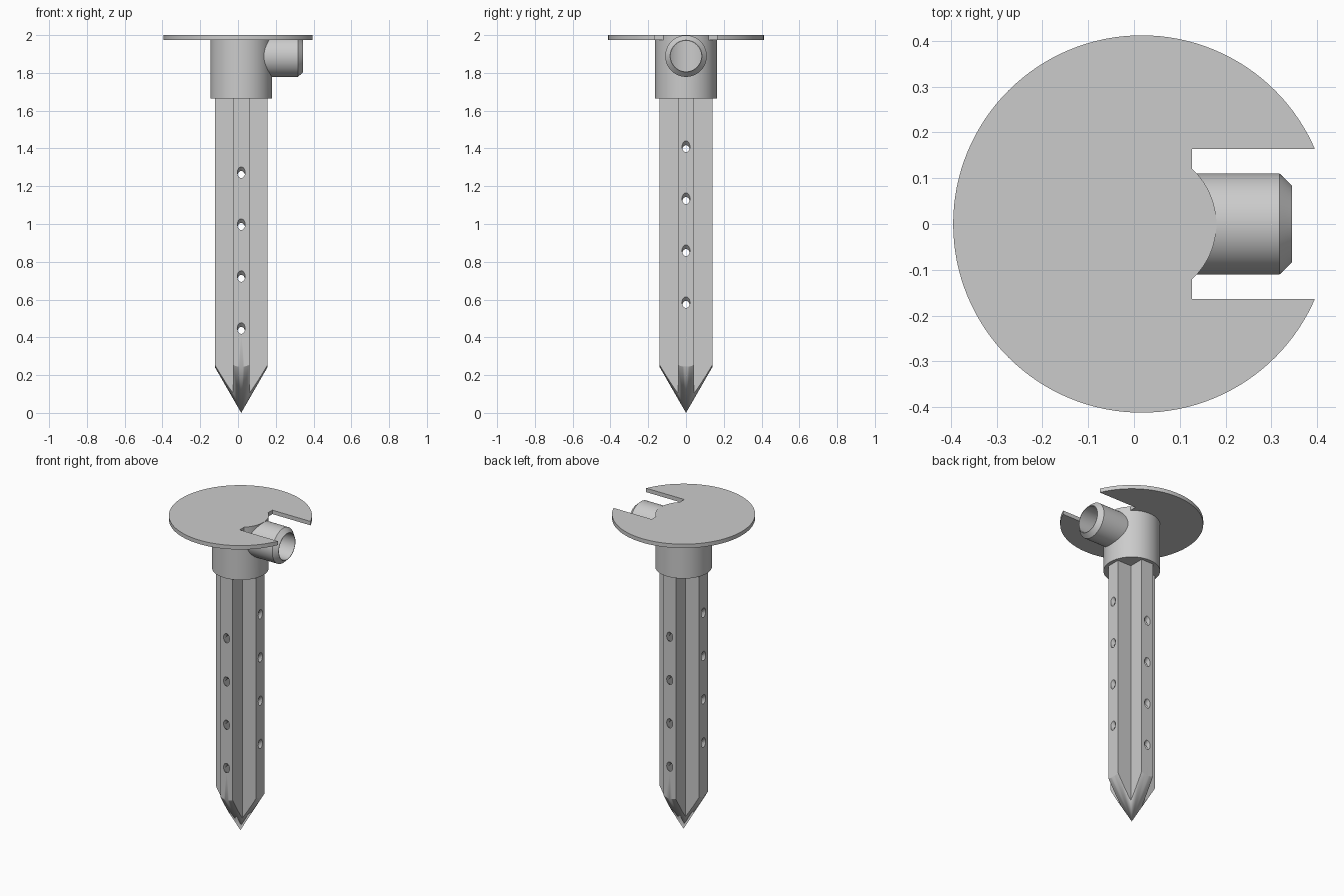
import bpy, bmesh, math
from mathutils import Matrix, Vector

if "Cube" in bpy.data.objects:
    bpy.data.objects.remove(bpy.data.objects["Cube"], do_unlink=True)

CX = 0.017           # x of the main axis
ARM, HALF = 0.14, 0.043   # cross section: reach and half width of an arm
WALL = 0.022

grey = bpy.data.materials.new("plain_grey")
grey.use_nodes = True
COLOUR = (0.6, 0.6, 0.6, 1)
grey.diffuse_color = COLOUR
grey.node_tree.nodes["Principled BSDF"].inputs["Base Color"].default_value = COLOUR


def finish(name, bm):
    bmesh.ops.recalc_face_normals(bm, faces=bm.faces)
    mesh = bpy.data.meshes.new(name)
    bm.to_mesh(mesh)
    bm.free()
    mesh.materials.append(grey)
    ob = bpy.data.objects.new(name, mesh)
    bpy.context.collection.objects.link(ob)
    return ob


def lathe(name, profile, origin, axis=(0, 0, 1), sides=96):
    """Closed solid turned from (radius, distance) points along an axis."""
    bm = bmesh.new()
    place = Matrix.Translation(origin) @ Vector(axis).to_track_quat('Z', 'Y').to_matrix().to_4x4()
    rings = []
    for r, d in profile:
        steps = [2 * math.pi * i / sides for i in range(sides)] if r else [0]
        rings.append([bm.verts.new(place @ Vector((r * math.cos(a), r * math.sin(a), d))) for a in steps])
    for low, high in zip(rings, rings[1:]):
        for i in range(sides):
            j = (i + 1) % sides
            if len(low) == 1:
                bm.faces.new((low[0], high[j], high[i]))
            else:
                bm.faces.new((low[i], low[j], high[j], high[i]))
    for ring in (rings[0], rings[-1]):
        if len(ring) > 1:
            bm.faces.new(ring)
    return finish(name, bm)


def cross_prism(name, reach, half, z0, z1):
    bm = bmesh.new()
    corners = [(reach, -half), (reach, half), (half, half)]
    pts = []
    for turn in range(4):
        spin = Matrix.Rotation(turn * math.pi / 2, 3, 'Z')
        pts += [spin @ Vector((x, y, 0)) for x, y in corners]
    face = bm.faces.new([bm.verts.new(p + Vector((CX, 0, z0))) for p in pts])
    top = bmesh.ops.extrude_face_region(bm, geom=[face])["geom"]
    bmesh.ops.translate(bm, vec=(0, 0, z1 - z0), verts=[v for v in top if isinstance(v, bmesh.types.BMVert)])
    return finish(name, bm)


def box(name, x0, x1, y, z0, z1):
    bm = bmesh.new()
    bmesh.ops.create_cube(bm, size=1)
    bmesh.ops.scale(bm, vec=(x1 - x0, 2 * y, z1 - z0), verts=bm.verts)
    bmesh.ops.translate(bm, vec=((x0 + x1) / 2, 0, (z0 + z1) / 2), verts=bm.verts)
    return finish(name, bm)


def carve(ob, cutter, operation='DIFFERENCE', keep=False):
    cutter.hide_render = True
    mod = ob.modifiers.new("carve", 'BOOLEAN')
    mod.operation, mod.solver, mod.object = operation, 'EXACT', cutter
    bpy.context.view_layer.objects.active = ob
    bpy.ops.object.modifier_apply(modifier=mod.name)
    if not keep:
        bpy.data.objects.remove(cutter, do_unlink=True)


# Cross-shaped spike, sharpened to a cone, hollow inside
spike = cross_prism("spike", ARM, HALF, -0.01, 1.68)
carve(spike, lathe("point_shape", [(0, 0), (0.16, 0.278), (0.16, 1.8)], (CX, 0, 0)), 'INTERSECT')
carve(spike, cross_prism("spike_cavity", ARM - WALL, HALF - WALL + 0.002, 0.3, 1.8))

# Slanted drip holes on the four arm ends
for turn in range(4):
    out = Matrix.Rotation(turn * math.pi / 2, 3, 'Z') @ Vector((1, 0, 0))
    first = 1.41 if turn % 2 == 0 else 1.273
    for i in range(4):
        spot = out * ARM + Vector((CX, 0, first - 0.275 * i))
        carve(spike, lathe("drip_cutter", [(0.021, -0.05), (0.021, 0.05)], spot, out + Vector((0, 0, 1)), 20))

# Collar with a hollow chamber
collar = lathe("collar", [(0.163, 1.665), (0.163, 2)], (CX, 0, 0))
carve(collar, lathe("chamber", [(0.135, 1.69), (0.135, 1.975)], (CX, 0, 0)))
carve(collar, cross_prism("collar_passage", ARM - WALL, HALF - WALL + 0.002, 1.6, 1.72))

# Side inlet pipe with a chamfered rim
inlet = lathe("inlet_pipe", [(0.11, 0.13), (0.11, 0.318), (0.084, 0.345)], (0, 0, 1.889), (1, 0, 0))
bore = lathe("bore", [(0.081, 0.06), (0.081, 0.4)], (0, 0, 1.889), (1, 0, 0))
carve(collar, bore, keep=True)
carve(inlet, bore)

# Round top plate, slotted around the inlet and fitted to the collar
plate = lathe("top_plate", [(0.412, 1.975), (0.412, 2)], (CX, 0, 0), sides=128)
carve(plate, box("slot", 0.127, 0.6, 0.164, 1.9, 2.1))
carve(plate, lathe("collar_seat", [(0.162, 1.9), (0.162, 2.1)], (CX, 0, 0)))

# Smooth round surfaces, keep sharp edges
for ob in (spike, collar, inlet, plate):
    bpy.ops.object.select_all(action='DESELECT')
    ob.select_set(True)
    bpy.context.view_layer.objects.active = ob
    bpy.ops.object.shade_smooth_by_angle(angle=math.radians(30))
